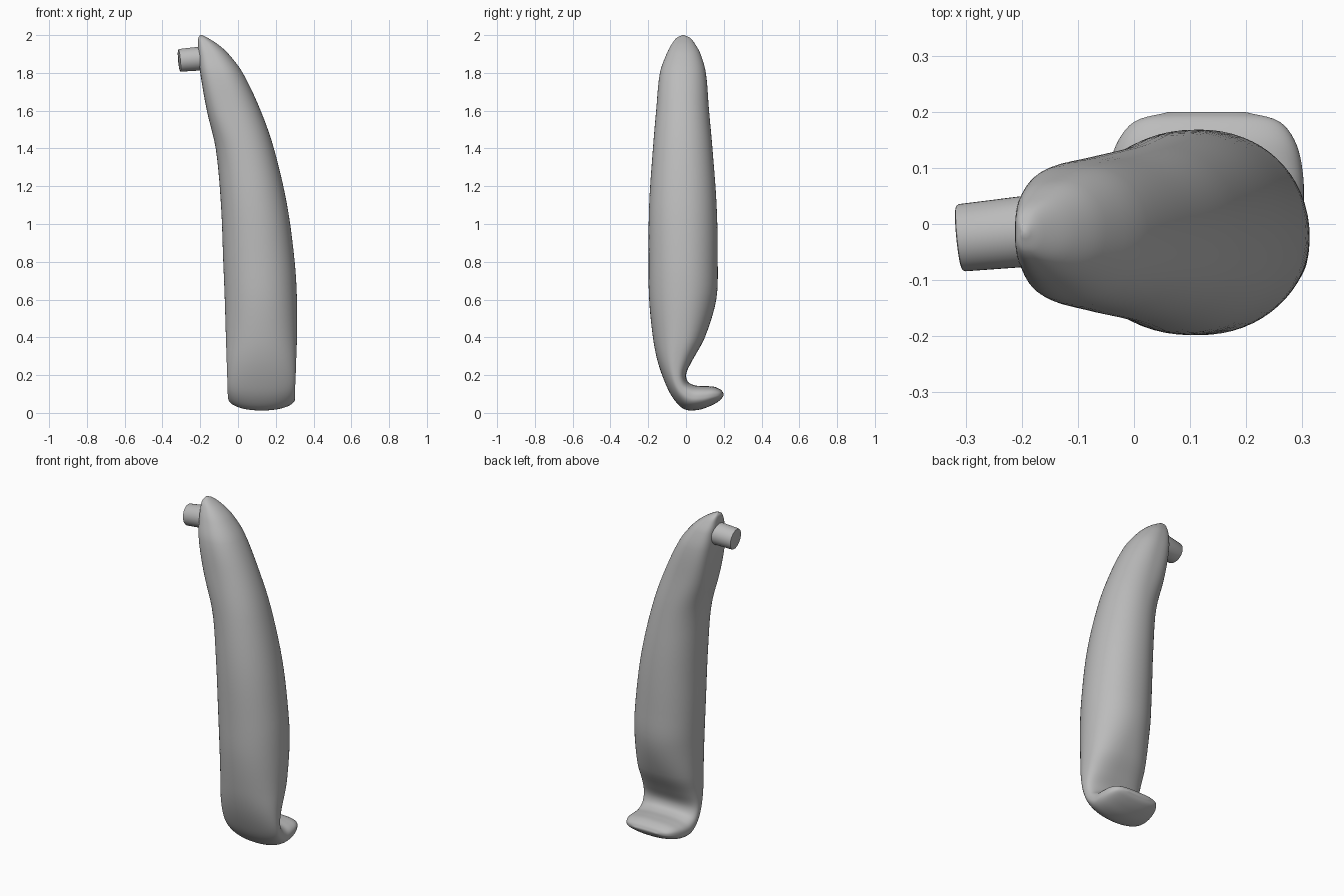
import bpy
import bmesh
import math
from mathutils import Vector

cube = bpy.data.objects.get("Cube")
if cube:
    bpy.data.objects.remove(cube, do_unlink=True)


def make_material(name, color):
    mat = bpy.data.materials.new(name)
    mat.use_nodes = True
    mat.diffuse_color = color
    mat.node_tree.nodes["Principled BSDF"].inputs["Base Color"].default_value = color
    return mat


def add_object(name, bm, material):
    bmesh.ops.recalc_face_normals(bm, faces=bm.faces)
    mesh = bpy.data.meshes.new(name)
    bm.to_mesh(mesh)
    bm.free()
    mesh.materials.append(material)
    obj = bpy.data.objects.new(name, mesh)
    bpy.context.collection.objects.link(obj)
    return obj


def shade_smooth(obj, degrees):
    bpy.ops.object.select_all(action="DESELECT")
    obj.select_set(True)
    bpy.context.view_layer.objects.active = obj
    bpy.ops.object.shade_smooth_by_angle(angle=math.radians(degrees))


def blend(value, low, high):
    t = min(1, max(0, (value - low) / (high - low)))
    return t * t * (3 - 2 * t)


def smooth_rows(rows, steps):
    """Hermite interpolation of section rows, spaced by their distance."""
    rows = [Vector(row) for row in rows]
    times = [0]
    for a, b in zip(rows, rows[1:]):
        times.append(times[-1] + (b - a).length)
    last = len(rows) - 1
    slopes = []
    for i in range(last + 1):
        lo, hi = max(0, i - 1), min(last, i + 1)
        slopes.append((rows[hi] - rows[lo]) / (times[hi] - times[lo]))
    result = []
    for i in range(last):
        span = times[i + 1] - times[i]
        for k in range(steps):
            t = k / steps
            s = blend(t, 0, 1)
            result.append(rows[i] * (1 - s) + rows[i + 1] * s
                          + slopes[i] * span * t * (1 - t) ** 2
                          - slopes[i + 1] * span * t * t * (1 - t))
    return result + [rows[last]]


def section_ring(bm, row, sides):
    """Rounded section between a front point and a back point."""
    left, right, front_y, front_z, back_y, back_z = row
    front = Vector((0, front_y, front_z))
    back = Vector((0, back_y, back_z))
    centre = (front + back) / 2 + Vector(((left + right) / 2, 0, 0))
    depth = (back - front) / 2
    width = (right - left) / 2
    flat_side = blend(centre.z, 1.3, 1.8)
    flat_back = 1 - blend(centre.z, 0.2, 0.6)
    ring = []
    for i in range(sides):
        angle = math.tau * i / sides
        c, s = math.cos(angle), math.sin(angle)
        power = 2.1
        if c < 0:
            power += 1.2 * flat_side
        if s > 0:
            power += 0.8 * flat_back
        x = math.copysign(abs(c) ** (2 / power), c)
        y = math.copysign(abs(s) ** (2 / power), s)
        ring.append(bm.verts.new(centre + depth * y + Vector((width * x, 0, 0))))
    return ring


grey = make_material("plain grey", (0.5, 0.5, 0.5, 1))

# Upright sections: height, x limits, y limits
upright = [
    (2, -.2, -.19, -.02, -.01),
    (1.985, -.21, -.16, -.05, .022),
    (1.95, -.212, -.105, -.077, .05),
    (1.9, -.21, -.05, -.103, .077),
    (1.8, -.2, .025, -.138, .105),
    (1.6, -.165, .12, -.158, .122),
    (1.4, -.118, .19, -.175, .14),
    (1.1, -.09, .26, -.195, .162),
    (.8, -.078, .3, -.198, .168),
    (.6, -.07, .312, -.195, .16),
    (.4, -.064, .312, -.175, .1),
]
# Curled foot sections: x limits, then front and back points in y and z
foot = [
    (-.06, .308, -.152, .28, .035, .28),
    (-.057, .305, -.115, .17, .002, .21),
    (-.055, .302, -.07, .08, .01, .165),
    (-.053, .302, -.01, .02, .05, .145),
    (-.048, .302, .06, .015, .1, .142),
    (-.032, .29, .13, .037, .15, .138),
    (.0, .26, .178, .065, .185, .122),
    (.06, .2, .198, .09, .2, .1),
]

# Tapered arm flowing into the curled foot
rows = [(l, r, f, z, b, z) for z, l, r, f, b in upright] + foot
bm = bmesh.new()
sides = 64
rings = [section_ring(bm, row, sides) for row in smooth_rows(rows, 5)]
for a, b in zip(rings, rings[1:]):
    for i in range(sides):
        j = (i + 1) % sides
        bm.faces.new((a[i], a[j], b[j], b[i]))
bm.faces.new(rings[0])
bm.faces.new(rings[-1])
shade_smooth(add_object("curved_arm", bm, grey), 60)

# Short pivot peg on the upper side
outer = Vector((-.312, -.025, 1.866))
inner = Vector((-.13, -.007, 1.882))
axis = inner - outer
bm = bmesh.new()
bmesh.ops.create_cone(bm, cap_ends=True, segments=40, radius1=.06,
                      radius2=.065, depth=axis.length)
rim = [e for e in bm.edges if all(v.co.z < 0 for v in e.verts)]
bmesh.ops.bevel(bm, geom=rim, offset=.006, segments=2, affect="EDGES", profile=.5)
peg = add_object("pivot_peg", bm, grey)
peg.location = (outer + inner) / 2
peg.rotation_euler = axis.to_track_quat("Z", "Y").to_euler()
shade_smooth(peg, 40)
